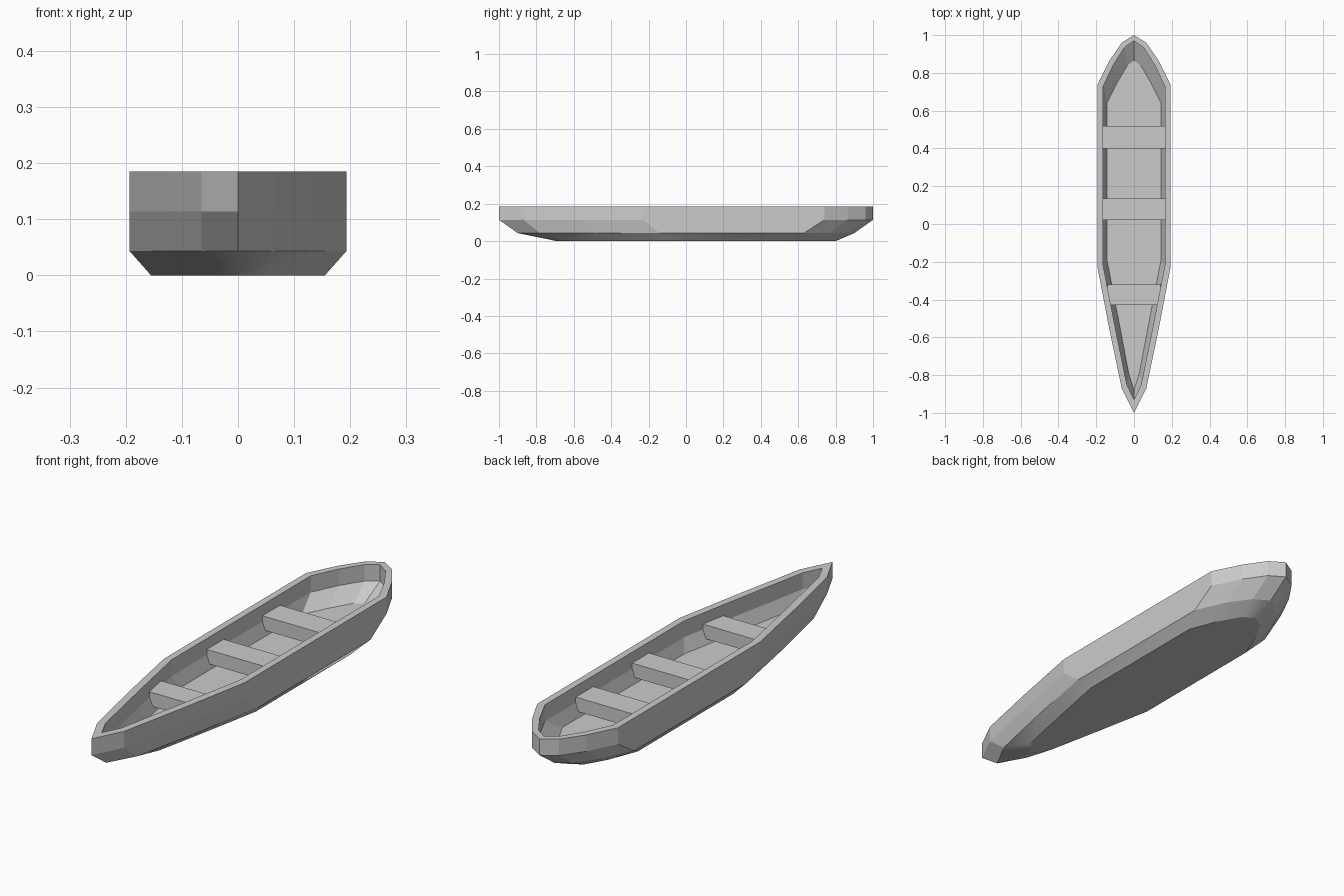
import bpy, bmesh

if "Cube" in bpy.data.objects:
    bpy.data.objects.remove(bpy.data.objects["Cube"])

# Half outlines, bow (-y) to stern (+y), as (x, y); mirrored to full rings
KEEL = [(0, -.69), (.052, -.61), (.104, -.36), (.155, -.10),
        (.155, .55), (.104, .68), (.052, .77), (0, .80)]
CHINE = [(0, -.90), (.065, -.78), (.13, -.48), (.193, -.14),
         (.193, .63), (.13, .77), (.065, .86), (0, .90)]
RIM = [(0, -1), (.065, -.87), (.13, -.56), (.193, -.23),
       (.193, .74), (.13, .865), (.065, .96), (0, 1)]
INNER = [(0, -.93), (.038, -.85), (.101, -.54), (.163, -.22),
         (.163, .73), (.108, .845), (.05, .935), (0, .97)]
FLOOR = [(0, -.88), (.028, -.79), (.085, -.49), (.143, -.19),
         (.143, .64), (.088, .75), (.035, .84), (0, .865)]
# Outer shell going up, over the rim, and down the inside to the floor
LEVELS = [(KEEL, 0), (CHINE, .043), (RIM, .114), (RIM, .185),
          (INNER, .185), (INNER, .114), (FLOOR, .058)]


def finish(bm, name):
    bmesh.ops.recalc_face_normals(bm, faces=bm.faces)
    mesh = bpy.data.meshes.new(name)
    bm.to_mesh(mesh)
    bm.free()
    obj = bpy.data.objects.new(name, mesh)
    bpy.context.collection.objects.link(obj)
    return obj


def build_hull():
    bm = bmesh.new()
    rings = []
    for half, z in LEVELS:
        outline = half + [(-x, y) for x, y in reversed(half[1:-1])]
        rings.append([bm.verts.new((x, y, z)) for x, y in outline])
    n = len(rings[0])
    for level, (a, b) in enumerate(zip(rings, rings[1:])):
        for i in range(n):
            j = (i + 1) % n
            face = bm.faces.new((a[i], a[j], b[j], b[i]))
            face.smooth = level == 0      # soft turn at the bilge
    bm.faces.new(rings[0])                # flat underside
    bm.faces.new(rings[-1])               # inside floor
    return finish(bm, "hull")


def build_seat(name, y0, y1, half_front, half_back, z0=.078, z1=.138):
    bm = bmesh.new()
    plan = [(-half_front, y0), (half_front, y0), (half_back, y1), (-half_back, y1)]
    base = bm.faces.new([bm.verts.new((x, y, z0)) for x, y in plan])
    top = bmesh.ops.extrude_face_region(bm, geom=[base])
    verts = [g for g in top["geom"] if isinstance(g, bmesh.types.BMVert)]
    bmesh.ops.translate(bm, verts=verts, vec=(0, 0, z1 - z0))
    return finish(bm, name)


build_hull()

# Three bench seats spanning the inside
build_seat("bow_seat", -.43, -.32, .130, .142)
build_seat("middle_seat", .02, .135, .165, .165)
build_seat("stern_seat", .40, .52, .165, .165)
